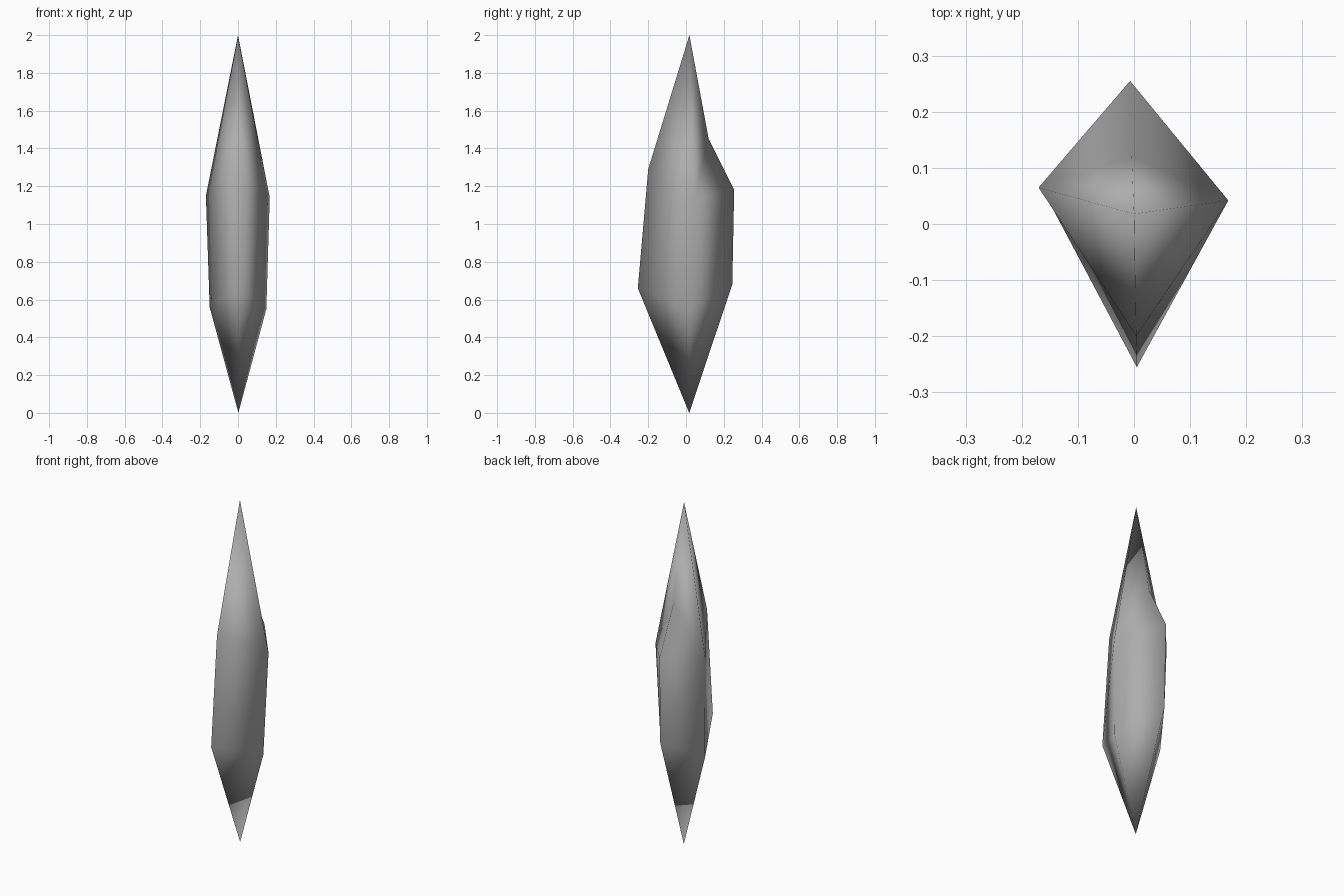
import bpy, bmesh

if "Cube" in bpy.data.objects:
    bpy.data.objects.remove(bpy.data.objects["Cube"])

# Four ridges of the shard, each with a lower and an upper corner
lower = [(0.005, -0.255, 0.66), (0.15, 0.02, 0.55), (-0.005, 0.245, 0.68), (-0.15, 0.037, 0.56)]
upper = [(0.004, -0.20, 1.29), (0.168, 0.042, 1.14), (-0.007, 0.255, 1.18), (-0.17, 0.065, 1.15)]

bm = bmesh.new()
tip_low = bm.verts.new((0.002, 0.017, 0))
tip_high = bm.verts.new((0, 0.018, 2))
lo = [bm.verts.new(p) for p in lower]
up = [bm.verts.new(p) for p in upper]
shoulder = bm.verts.new((-0.004, 0.12, 1.45))  # step on the back ridge

for i in range(4):
    j = (i + 1) % 4
    bm.faces.new((tip_low, lo[j], lo[i]))           # lower point
    bm.faces.new((lo[i], lo[j], up[j], up[i]))      # body
    # upper point, with the back ridge passing through the shoulder
    a = shoulder if i == 2 else up[i]
    b = shoulder if j == 2 else up[j]
    bm.faces.new((a, b, tip_high))
bm.faces.new((up[1], up[2], shoulder))
bm.faces.new((up[2], up[3], shoulder))

bmesh.ops.recalc_face_normals(bm, faces=bm.faces)
for f in bm.faces:
    f.smooth = True

mesh = bpy.data.meshes.new("crystal_shard")
bm.to_mesh(mesh)
bm.free()
shard = bpy.data.objects.new("crystal_shard", mesh)
bpy.context.collection.objects.link(shard)

# Dark grey stone
stone = bpy.data.materials.new("dark_grey_stone")
stone.diffuse_color = (0.42, 0.42, 0.42, 1)
stone.use_nodes = True
stone.node_tree.nodes["Principled BSDF"].inputs["Base Color"].default_value = stone.diffuse_color
mesh.materials.append(stone)
